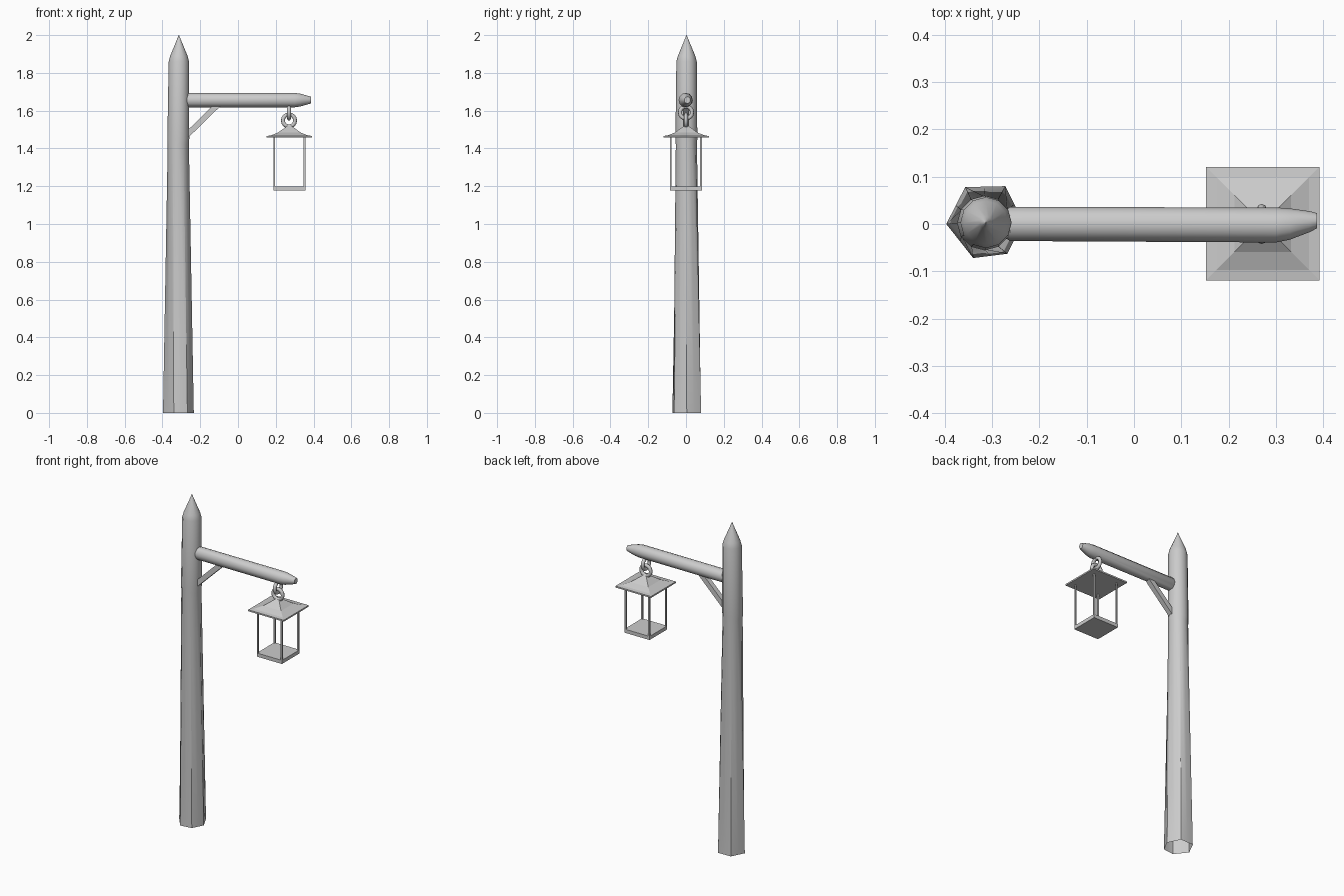
import bpy, bmesh
from math import cos, sin, pi
from mathutils import Vector, Matrix

if "Cube" in bpy.data.objects:
    bpy.data.objects.remove(bpy.data.objects["Cube"])


def finish(name, bm, smooth=0):
    bmesh.ops.recalc_face_normals(bm, faces=bm.faces)
    mesh = bpy.data.meshes.new(name)
    bm.to_mesh(mesh)
    bm.free()
    ob = bpy.data.objects.new(name, mesh)
    bpy.context.collection.objects.link(ob)
    if smooth:
        bpy.ops.object.select_all(action='DESELECT')
        ob.select_set(True)
        bpy.context.view_layer.objects.active = ob
        bpy.ops.object.shade_smooth_by_angle(angle=smooth)
    return ob


def loft(name, rings, cap_start=True, cap_end=True, smooth=0):
    bm = bmesh.new()
    rows = [[bm.verts.new(p) for p in ring] for ring in rings]
    for a, b in zip(rows, rows[1:]):
        n = len(a)
        for i in range(n):
            bm.faces.new((a[i], a[(i + 1) % n], b[(i + 1) % n], b[i]))
    if cap_start:
        bm.faces.new(rows[0])
    if cap_end:
        bm.faces.new(rows[-1])
    return finish(name, bm, smooth)


def box(name, center, size, rot=None):
    bm = bmesh.new()
    m = Matrix.Translation(center) @ (rot or Matrix()) @ Matrix.Diagonal((*size, 1))
    bmesh.ops.create_cube(bm, size=1, matrix=m)
    return finish(name, bm)


def circle(cx, cy, z, r, n=12):
    return [(cx + r * cos(2 * pi * i / n + pi), cy - r * sin(2 * pi * i / n + pi), z)
            for i in range(n)]


# Post: rough hexagonal foot blending into a round, pointed top (open underneath)
foot = [(-.397, 0), (-.357, .078), (-.272, .08), (-.234, .004), (-.268, -.063), (-.34, -.072)]
base = []
for i, p in enumerate(foot):
    q = foot[(i + 1) % 6]
    base += [(*p, 0), ((p[0] + q[0]) / 2, (p[1] + q[1]) / 2, 0)]
loft("post", [base,
              circle(-.316, .002, 1.42, .056),
              circle(-.316, .002, 1.45, .058),
              circle(-.313, .003, 1.86, .054),
              circle(-.313, .003, 1.89, .046),
              circle(-.313, .003, 1.97, .013),
              circle(-.313, .003, 2.0, .001)], cap_start=False, smooth=.6)

# Arm: round beam with chamfered inner end and skewed, tapered outer end
arm = [(-.28, 0, .024, .024), (-.262, 0, .036, .038), (.30, -.002, .037, .038),
       (.33, 0, .033, .034), (.372, .005, .022, .022), (.387, .007, .016, .018)]
loft("arm", [[(x, cy + ry * cos(2 * pi * i / 12), 1.656 + rz * sin(2 * pi * i / 12))
              for i in range(12)] for x, cy, ry, rz in arm], smooth=.6)

# Diagonal brace between post and arm
lo, hi = Vector((-.28, 0, 1.462)), Vector((-.10, 0, 1.638))
box("brace", (lo + hi) / 2, ((hi - lo).length, .03, .03),
    (hi - lo).to_track_quat('X', 'Y').to_matrix().to_4x4())

# Two interlinked hanging rings
for name, z, rot in (("upper_ring", 1.59, (0, pi / 2, 0)), ("lower_ring", 1.548, (pi / 2, 0, 0))):
    bpy.ops.mesh.primitive_torus_add(location=(.27, 0, z), rotation=rot, major_radius=.032,
                                     minor_radius=.0105, major_segments=16, minor_segments=8)
    bpy.context.object.name = name
    bpy.ops.object.shade_smooth_by_angle(angle=.9)

# Lantern roof: flared square pyramid with a flat eave
CX = .272
loft("lantern_roof", [[(CX + sx * h, .001 + sy * h, z)
                       for sx, sy in ((-1, -1), (1, -1), (1, 1), (-1, 1))]
                      for h, z in ((.12, 1.457), (.12, 1.466), (.098, 1.469),
                                   (.06, 1.484), (.03, 1.506), (.008, 1.522))])

# Lantern base plate and corner bars
box("lantern_base", (CX, -.001, 1.188), (.17, .17, .022))
for sx in (-1, 1):
    for sy in (-1, 1):
        box("lantern_bar", (CX + sx * .08, -.001 + sy * .08, 1.329), (.009, .009, .262))
